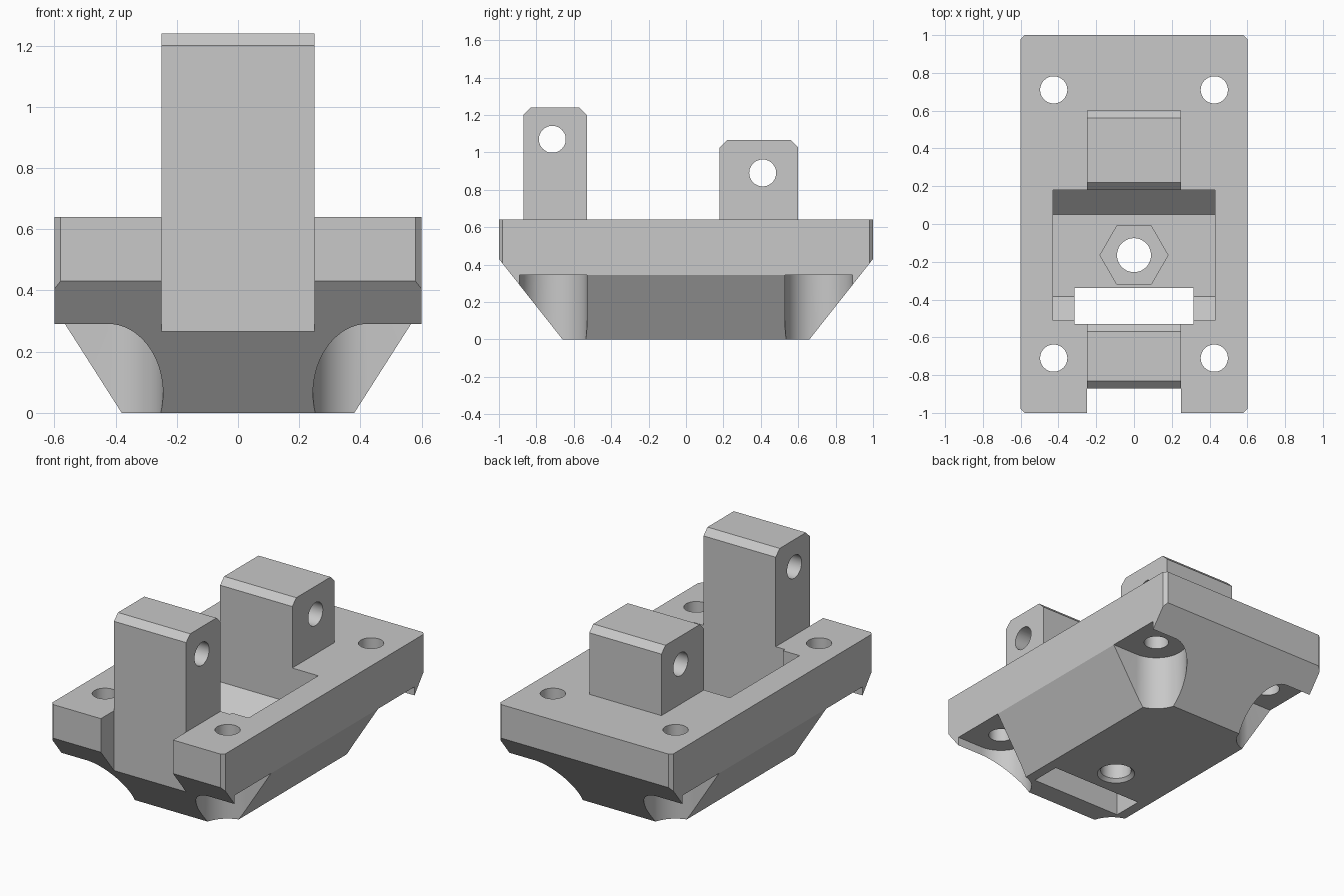
import bpy, bmesh, math
from mathutils import Matrix, Vector

cube = bpy.data.objects.get("Cube")
if cube:
    bpy.data.objects.remove(cube, do_unlink=True)

grey = bpy.data.materials.new("light_grey")
grey.use_nodes = True
grey.diffuse_color = (0.58, 0.58, 0.58, 1)
grey.node_tree.nodes["Principled BSDF"].inputs["Base Color"].default_value = (0.58, 0.58, 0.58, 1)

AXES = {"x": lambda a, b, t: (t, a, b),
        "y": lambda a, b, t: (a, t, b),
        "z": lambda a, b, t: (a, b, t)}


def prism(name, profile, axis, lo, hi, flare=1.0):
    """Extrude a 2D profile along an axis; flare scales the far end about its centre."""
    bm = bmesh.new()
    put = AXES[axis]
    ca = sum(p[0] for p in profile) / len(profile)
    cb = sum(p[1] for p in profile) / len(profile)
    near = [bm.verts.new(put(a, b, lo)) for a, b in profile]
    far = [bm.verts.new(put(ca + (a - ca) * flare, cb + (b - cb) * flare, hi)) for a, b in profile]
    bm.faces.new(near)
    bm.faces.new(far)
    for i in range(len(near)):
        j = (i + 1) % len(near)
        bm.faces.new((near[i], near[j], far[j], far[i]))
    bmesh.ops.recalc_face_normals(bm, faces=bm.faces)
    mesh = bpy.data.meshes.new(name)
    bm.to_mesh(mesh)
    bm.free()
    mesh.materials.append(grey)
    obj = bpy.data.objects.new(name, mesh)
    bpy.context.collection.objects.link(obj)
    return obj


def rect(a0, a1, b0, b1):
    return [(a0, b0), (a1, b0), (a1, b1), (a0, b1)]


def circle(a, b, r, n=48):
    return [(a + r * math.cos(math.tau * i / n), b + r * math.sin(math.tau * i / n)) for i in range(n)]


def combine(obj, tool, operation="DIFFERENCE"):
    """Apply one boolean to the object and discard the helper."""
    tool.hide_render = True
    mod = obj.modifiers.new("solid", "BOOLEAN")
    mod.operation = operation
    mod.solver = "EXACT"
    mod.object = tool
    bpy.context.view_layer.update()
    result = bpy.data.meshes.new_from_object(obj.evaluated_get(bpy.context.evaluated_depsgraph_get()))
    obj.modifiers.clear()
    obj.data = result
    bpy.data.objects.remove(tool, do_unlink=True)


def cut(profile, axis, lo, hi, flare=1.0):
    combine(body, prism("cutter", profile, axis, lo, hi, flare))


# Base block with sloped ends and small corner chamfers
c = 0.02
half = [(0.6, -1 + c), (0.6, 1 - c), (0.6 - c, 1)]
footprint = [(0.6 - c, -1)] + half + [(-x, y) for x, y in reversed(half)] + [(-0.6 + c, -1)]
body = prism("mounting_block", footprint, "z", -0.1, 0.64)
slope = 0.43 / 0.34
end = 0.44 * slope
combine(body, prism("side_profile", [(-0.66, 0), (0.66, 0), (1.1, end), (1.1, 0.8), (-1.1, 0.8), (-1.1, end)],
                    "x", -0.7, 0.7), "INTERSECT")

# Sloped long sides, then corner pockets open to the outside
for s in (-1, 1):
    cut([(s * 0.38, 0), (s * 0.6, 0.345), (s * 0.7, 0.345), (s * 0.7, -0.1), (s * 0.316, -0.1)],
        "y", -0.8, 0.8)
    for t in (-1, 1):
        x, y, r = s * 0.425, t * 0.71, 0.18
        arc = [(x - s * r * math.cos(a), y + r * math.sin(a))
               for a in (math.pi * (i / 32 - 0.5) for i in range(33))]
        cut(arc + [(s * 0.75, y + r), (s * 0.75, y - r)], "z", -0.1, 0.345)
        cut(circle(x, y, 0.072), "z", 0.2, 0.8)

# Notch in the front edge
cut(rect(-0.25, 0.25, -1.1, -0.87), "z", -0.1, 0.8)

# Front and back lugs with chamfered tops
for y0, y1, top in ((-0.87, -0.53, 1.24), (0.18, 0.60, 1.065)):
    d = 0.04
    profile = [(y0, 0.55), (y1, 0.55), (y1, top - d), (y1 - d, top), (y0 + d, top), (y0, top - d)]
    combine(body, prism("lug", profile, "x", -0.25, 0.25), "UNION")
cut(circle(-0.715, 1.07, 0.072), "x", -0.4, 0.4)
cut(circle(0.41, 0.89, 0.072), "x", -0.4, 0.4)

# Central recess with sloped lower walls
cut([(-0.51, 0.63), (-0.51, 0.415), (-0.385, 0.29), (0.05, 0.29), (0.18, 0.42), (0.18, 0.63)],
    "x", -0.43, 0.43)
cut(rect(-0.43, 0.43, -0.51, 0.18), "z", 0.6, 0.8)

# Through slot, nut seat and bolt hole with a chamfered mouth
cut(rect(-0.315, 0.315, -0.53, -0.34), "z", -0.1, 0.8)
cut(circle(0, -0.165, 0.18, 6), "z", 0.14, 0.4)
cut(circle(0, -0.165, 0.09), "z", -0.1, 0.3)
cut(circle(0, -0.165, 0.13), "z", -0.02, 0.02, 0.09 / 0.13)

# Keep flat faces crisp and round walls smooth
bpy.ops.object.select_all(action="DESELECT")
body.select_set(True)
bpy.context.view_layer.objects.active = body
bpy.ops.object.shade_smooth_by_angle(angle=math.radians(25))
